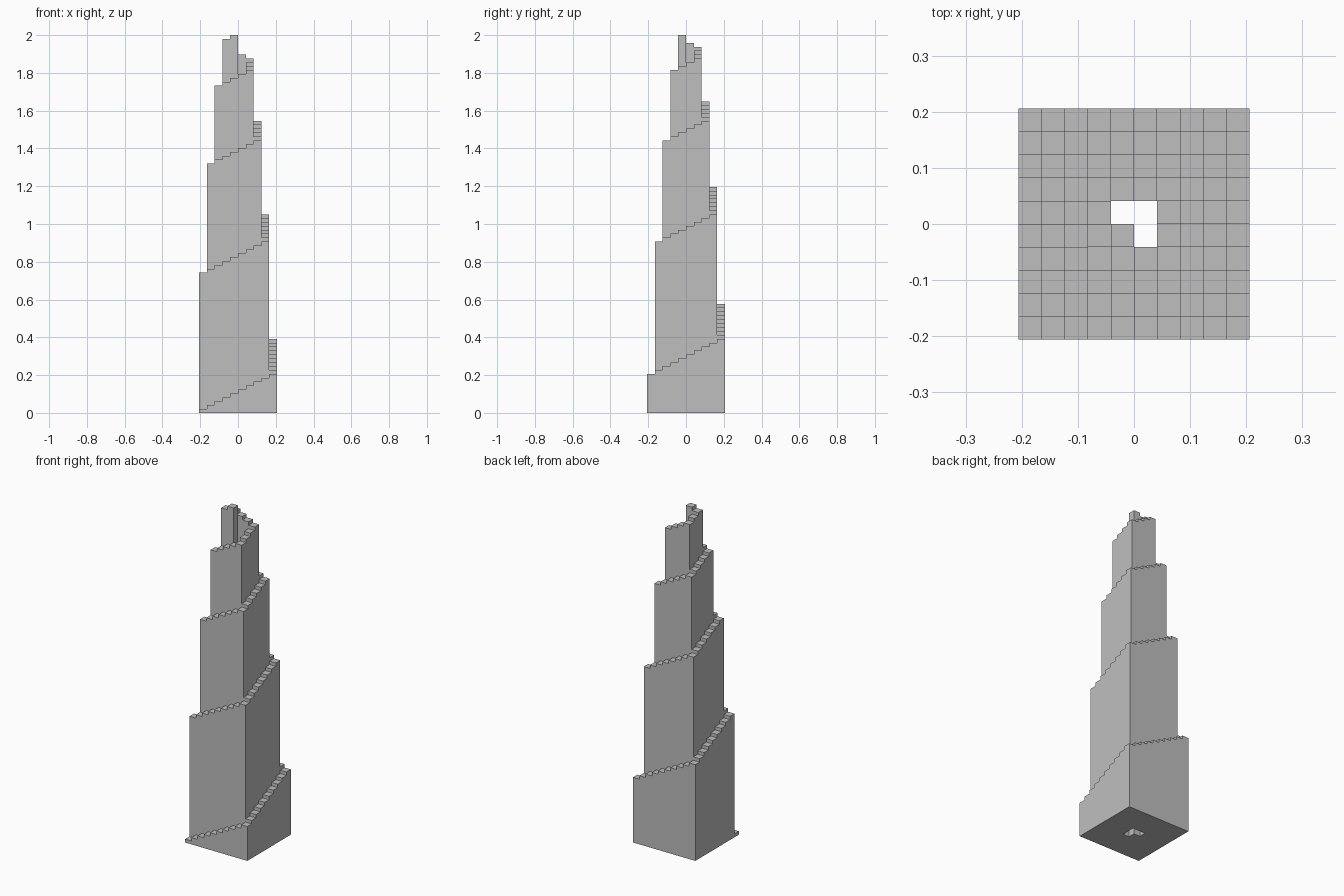
import bpy
import bmesh
from mathutils import Vector

if "Cube" in bpy.data.objects:
    bpy.data.objects.remove(bpy.data.objects["Cube"])

N = 10                 # columns per side
COUNT = 97             # columns in the spiral; the last three cells stay open
STEP = 2.0 / COUNT     # rise per column
CELL = 2 * STEP        # column width

grey = bpy.data.materials.new("stone grey")
grey.diffuse_color = (0.52, 0.52, 0.52, 1)
grey.use_nodes = True
grey.node_tree.nodes["Principled BSDF"].inputs["Base Color"].default_value = grey.diffuse_color

# Walk an inward square spiral from the front left corner, rising one step per cell
heights = {}
x, y, dx, dy = 0, 0, 1, 0
for i in range(COUNT):
    heights[(x, y)] = (i + 1) * STEP
    nx, ny = x + dx, y + dy
    if not (0 <= nx < N and 0 <= ny < N) or (nx, ny) in heights:
        dx, dy = -dy, dx
    x, y = x + dx, y + dy


def ring_of(cell):
    return min(cell[0], cell[1], N - 1 - cell[0], N - 1 - cell[1])


def build_tier(ring):
    """One turn of the spiral: tops, bottoms and only the exposed walls."""
    bm = bmesh.new()

    def quad(points):
        bm.faces.new([bm.verts.new(p) for p in points])

    for cell, h in heights.items():
        if ring_of(cell) != ring:
            continue
        c = Vector(((cell[0] + 0.5 - N / 2) * CELL, (cell[1] + 0.5 - N / 2) * CELL, 0))
        corners = [c + Vector((sx, sy, 0)) * CELL / 2
                   for sx, sy in ((-1, -1), (1, -1), (1, 1), (-1, 1))]
        up = Vector((0, 0, h))
        quad([p + up for p in corners])
        quad(corners[::-1])
        for ox, oy in ((1, 0), (0, 1), (-1, 0), (0, -1)):
            low = heights.get((cell[0] + ox, cell[1] + oy), 0)
            if low < h:
                d = Vector((ox, oy, 0)) * CELL / 2
                t = Vector((-oy, ox, 0)) * CELL / 2
                base = Vector((0, 0, low))
                quad([c + d - t + base, c + d + t + base, c + d + t + up, c + d - t + up])

    bmesh.ops.remove_doubles(bm, verts=bm.verts, dist=1e-5)
    name = f"spiral_tier_{ring + 1}"
    mesh = bpy.data.meshes.new(name)
    bm.to_mesh(mesh)
    bm.free()
    mesh.materials.append(grey)
    bpy.context.collection.objects.link(bpy.data.objects.new(name, mesh))


for ring in range(N // 2):
    build_tier(ring)
